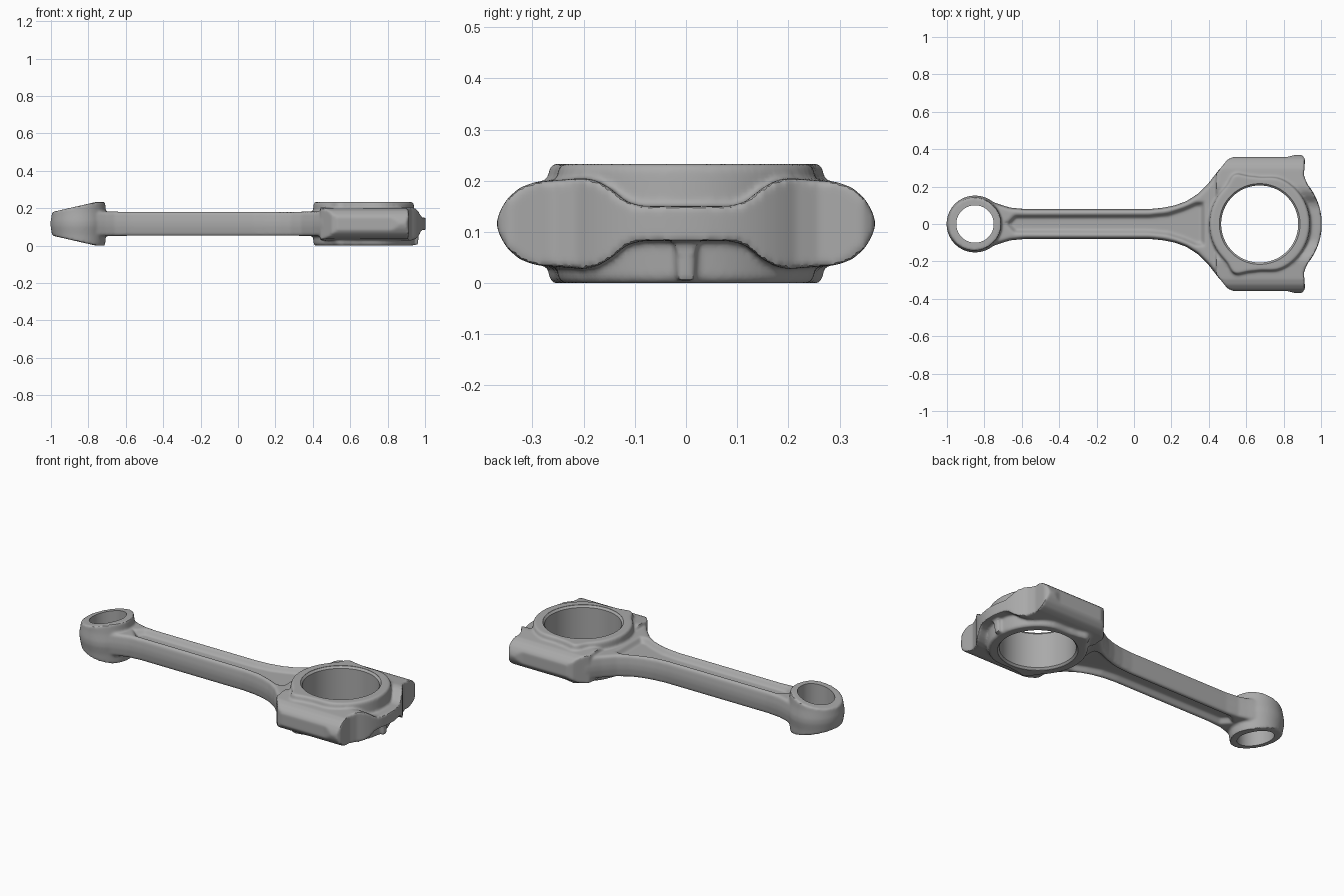
import bpy, bmesh, math
from mathutils import Matrix

MID = 0.1165            # height of the forging's parting plane
BIG, SMALL = 0.672, -0.85   # bore centres along x

cube = bpy.data.objects.get("Cube")
if cube:
    bpy.data.objects.remove(cube)


def mirrored(half):
    """Closed counter-clockwise outline from its upper half (x ascending)."""
    return [(x, -y) for x, y in half] + [(x, y) for x, y in reversed(half) if y > 1e-6]


def circle(cx, radius, n=96):
    return [(cx + radius * math.cos(2 * math.pi * i / n),
             radius * math.sin(2 * math.pi * i / n)) for i in range(n)]


def inset(outline, d):
    """Move an outline inwards by d along its mitred normals."""
    result = []
    for i, (x, y) in enumerate(outline):
        px, py = outline[i - 1]
        qx, qy = outline[(i + 1) % len(outline)]
        a, b = math.atan2(y - py, x - px), math.atan2(qy - y, qx - x)
        nx, ny = math.sin(a) + math.sin(b), -math.cos(a) - math.cos(b)
        k = 2 * d / max(nx * nx + ny * ny, 1.0)
        result.append((x - nx * k, y - ny * k))
    return result


def both(layers):
    """Mirror (inset, height) layers below the parting plane."""
    return [(d, -h) for d, h in reversed(layers)] + layers


def loft(name, outline, layers, matrix=Matrix()):
    """Solid through inset copies of an outline."""
    bm = bmesh.new()
    rings = [[bm.verts.new((x, y, h)) for x, y in inset(outline, d)] for d, h in layers]
    n = len(outline)
    for low, high in zip(rings, rings[1:]):
        for i in range(n):
            j = (i + 1) % n
            bm.faces.new((low[i], low[j], high[j], high[i]))
    bm.faces.new(rings[0][::-1])
    bm.faces.new(rings[-1])
    bmesh.ops.recalc_face_normals(bm, faces=bm.faces)
    bm.transform(Matrix.Translation((0, 0, MID)) @ matrix)
    mesh = bpy.data.meshes.new(name)
    bm.to_mesh(mesh)
    bm.free()
    obj = bpy.data.objects.new(name, mesh)
    bpy.context.scene.collection.objects.link(obj)
    return obj


def modify(obj, kind, **settings):
    mod = obj.modifiers.new(kind.title(), kind)
    for key, value in settings.items():
        setattr(mod, key, value)
    bpy.context.view_layer.objects.active = obj
    bpy.ops.object.modifier_apply(modifier=mod.name)


def combine(obj, other, operation):
    modify(obj, 'BOOLEAN', object=other, operation=operation, solver='EXACT')
    bpy.data.objects.remove(other)


ALONG_X = Matrix(((0, 0, 1, 0), (1, 0, 0, 0), (0, 1, 0, 0), (0, 0, 0, 1)))
ALONG_Y = Matrix(((1, 0, 0, 0), (0, 0, -1, 0), (0, 1, 0, 0), (0, 0, 0, 1)))

# Beam flaring towards the big end
rod = loft("connecting_rod", mirrored([
    (-0.85, 0.11), (-0.76, 0.12), (-0.71, 0.102), (-0.66, 0.087), (-0.58, 0.08),
    (0.08, 0.08), (0.15, 0.086), (0.22, 0.1), (0.28, 0.122), (0.34, 0.16),
    (0.4, 0.22), (0.45, 0.285), (0.48, 0.31), (0.6, 0.31)]),
    both([(0, 0.014), (0.006, 0.055), (0.014, 0.065)]))

# Channels in both faces of the beam
channel = mirrored([(-0.69, 0), (-0.64, 0.052), (0.08, 0.054), (0.18, 0.064),
                    (0.26, 0.09), (0.33, 0.12), (0.38, 0.12)])
for side in (1, -1):
    cutter = loft("channel_cutter", channel,
                  [(0.022, side * 0.036), (0, side * 0.066), (0, side * 0.09)])
    combine(rod, cutter, 'DIFFERENCE')

# Small end, thinning towards its tip
small_end = loft("small_end", circle(SMALL, 0.152),
                 both([(0, 0.013), (0.008, 0.06), (0.014, 0.13)]))
taper = loft("small_end_taper", mirrored([(-1.05, 0.05), (-0.76, 0.1165), (-0.65, 0.1165)]),
             [(0, -0.3), (0, 0.3)], ALONG_Y)
combine(small_end, taper, 'INTERSECT')
combine(rod, small_end, 'UNION')

# Bolt shoulders and cap flange: plan outline crossed with an end profile
arc = [(BIG + 0.332 * math.cos(math.radians(a)), 0.332 * math.sin(math.radians(a)))
       for a in range(40, 1, -4)] + [(BIG + 0.332, 0)]
shoulders = loft("shoulders", mirrored([
    (0.44, 0.27), (0.5, 0.345), (0.53, 0.358), (0.82, 0.358), (0.865, 0.371),
    (0.9, 0.369), (0.915, 0.345), (0.908, 0.26)] + arc), both([(0, 0.1)]))
crown = [(0.085, 0.034), (0.115, 0.042), (0.15, 0.07), (0.175, 0.084), (0.2, 0.089),
         (0.295, 0.081), (0.325, 0.07), (0.348, 0.05), (0.362, 0.028), (0.372, 0.0)]
section = loft("shoulder_section", mirrored([(-y, z) for y, z in reversed(crown)] + crown),
               [(0, 0.3), (0, 1.1)], ALONG_X)
combine(shoulders, section, 'INTERSECT')
combine(rod, shoulders, 'UNION')

# Big end ring, waisted beside the bolts with a lug on each shoulder
ring_outline = []
for i in range(120):
    angle = i * 3 - 180
    waist = math.exp(-((abs(angle) - 88) / 16) ** 2)
    lug = math.exp(-((abs(angle) - 117) / 9) ** 2)
    r = 0.268 - 0.018 * waist + 0.03 * lug
    ring_outline.append((BIG + r * math.cos(math.radians(angle)),
                         r * math.sin(math.radians(angle))))
ring = loft("big_end_ring", ring_outline, both([(-0.006, 0.03), (0, 0.106), (0.008, 0.1165)]))
combine(rod, ring, 'UNION')

# Locating rib under the cap
rib = loft("cap_rib", [(0.88, -0.02), (0.966, -0.02), (0.966, 0.02), (0.88, 0.02)],
           [(0.004, -0.112), (-0.004, -0.01)])
combine(rod, rib, 'UNION')

# Forged fillets
modify(rod, 'REMESH', mode='VOXEL', voxel_size=0.007)
modify(rod, 'SMOOTH', factor=0.5, iterations=7)

# Machined bores
big_bore = loft("big_bore", circle(BIG, 0.206, 128),
                both([(0, 0.104), (-0.01, 0.115), (-0.01, 0.15)]))
combine(rod, big_bore, 'DIFFERENCE')
small_bore = loft("small_bore", circle(SMALL, 0.1), both([(0, 0.15)]))
combine(rod, small_bore, 'DIFFERENCE')

# Steel finish
steel = bpy.data.materials.new("forged steel grey")
steel.use_nodes = True
colour = (0.4, 0.4, 0.4, 1)
steel.diffuse_color = colour
steel.node_tree.nodes["Principled BSDF"].inputs["Base Color"].default_value = colour
rod.data.materials.clear()
rod.data.materials.append(steel)
for face in rod.data.polygons:
    face.material_index = 0

bpy.ops.object.select_all(action='DESELECT')
rod.select_set(True)
bpy.context.view_layer.objects.active = rod
bpy.ops.object.shade_smooth_by_angle(angle=math.radians(35))
